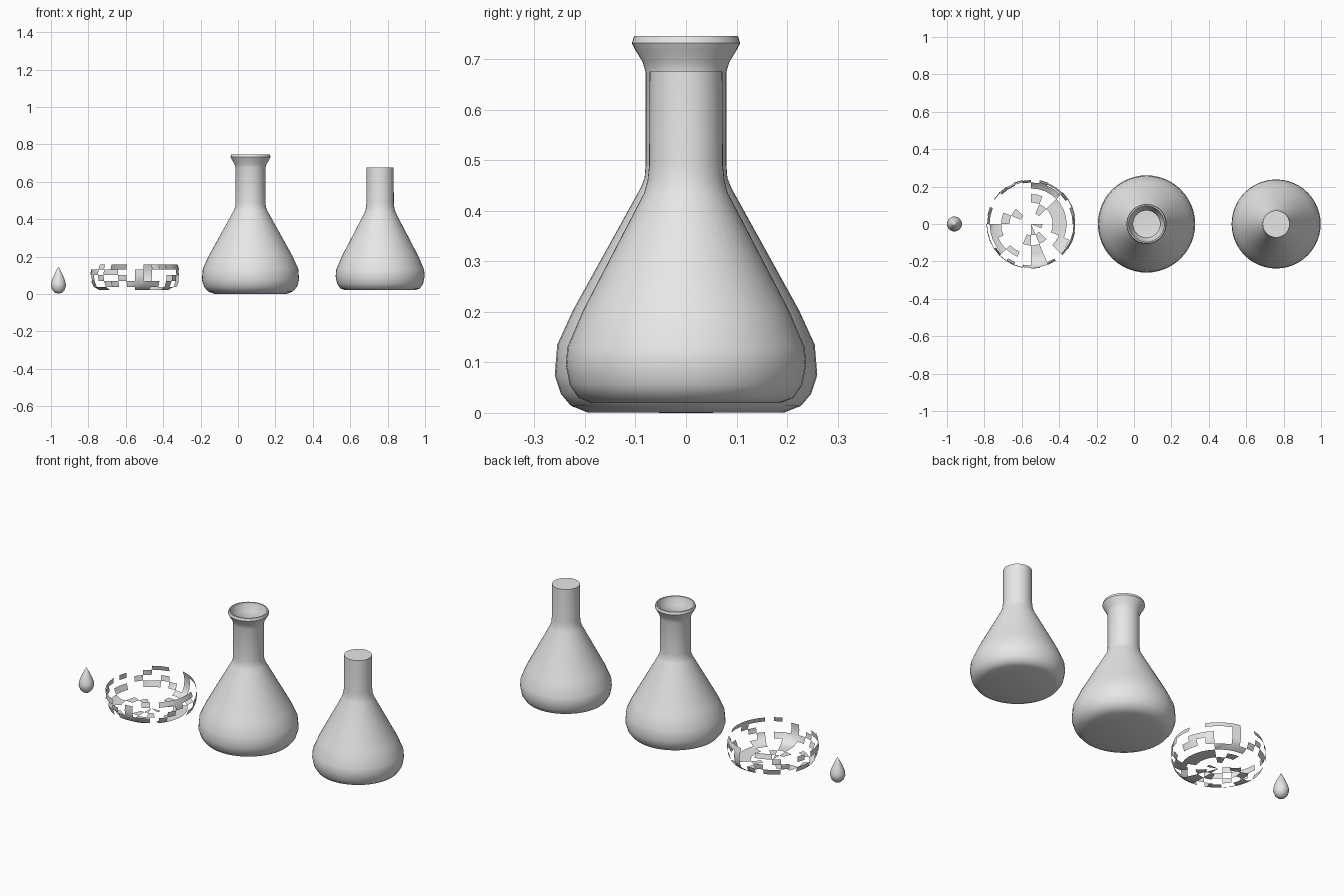
import bpy, bmesh, math, random

random.seed(7)
cube = bpy.data.objects.get("Cube")
if cube:
    bpy.data.objects.remove(cube)

# one pale grey for everything
grey = bpy.data.materials.new("pale_grey")
grey.use_nodes = True
grey.diffuse_color = (0.8, 0.8, 0.8, 1)
grey.node_tree.nodes["Principled BSDF"].inputs["Base Color"].default_value = (0.8, 0.8, 0.8, 1)


def lathe(name, profile, x, segs=48, keep=None):
    """Revolve (radius, height) points about a vertical axis; keep(row, seg) filters cells."""
    bm = bmesh.new()
    rings = []
    for r, z in profile:
        if r == 0:
            rings.append([bm.verts.new((0, 0, z))] * segs)
        else:
            rings.append([bm.verts.new((r * math.cos(math.tau * s / segs),
                                        r * math.sin(math.tau * s / segs), z))
                          for s in range(segs)])
    for row, (a, b) in enumerate(zip(rings, rings[1:])):
        for s in range(segs):
            if keep and not keep(row, s):
                continue
            t = (s + 1) % segs
            bm.faces.new(list(dict.fromkeys((a[s], a[t], b[t], b[s]))))
    loose = [v for v in bm.verts if not v.link_faces]
    bmesh.ops.delete(bm, geom=loose, context='VERTS')
    mesh = bpy.data.meshes.new(name)
    bm.to_mesh(mesh)
    bm.free()
    mesh.materials.append(grey)
    obj = bpy.data.objects.new(name, mesh)
    obj.location.x = x
    bpy.context.collection.objects.link(obj)
    bpy.ops.object.select_all(action='DESELECT')
    obj.select_set(True)
    bpy.context.view_layer.objects.active = obj
    bpy.ops.object.shade_smooth_by_angle(angle=math.radians(40))
    return obj


# inner cavity, shared by the liquid and the inside of the flask
cavity = [(0, .02), (.188, .02), (.213, .03), (.23, .055), (.238, .095), (.235, .13),
          (.204, .203), (.083, .435), (.076, .46), (.073, .49), (.072, .676)]

# flask: outer wall, flared lip, then back down the inside
outer = [(0, 0), (.195, .001), (.228, .014), (.248, .038), (.26, .075), (.255, .135),
         (.224, .203), (.09, .445), (.082, .465), (.08, .49), (.08, .675), (.086, .695),
         (.1, .718), (.107, .732), (.103, .746)]
lip_inside = [(.096, .746), (.094, .73), (.08, .7)]
lathe("flask", outer + lip_inside + cavity[::-1], .067)

# liquid body with a flat top
lathe("liquid", cavity + [(0, .676)], .76)

# shattered shallow dish: tiles kept on the floor by pattern, on the wall by chance
floor_tiles = ["............#..#",
               "..#...#....#.#..",
               "##.#...#....#..#",
               "##......#.#.#.##",
               "..##....##..#.#."]
wall_tiles = [[random.random() < .36 for _ in range(32)] for _ in range(4)]


def keep_tile(row, seg):
    if row < len(floor_tiles):
        return floor_tiles[row][seg // 2] == "#"
    return wall_tiles[row - len(floor_tiles)][seg]


dish = [(0, .02), (.06, .02), (.115, .02), (.16, .02), (.19, .021), (.222, .038),
        (.235, .07), (.239, .1), (.236, .13), (.227, .157)]
lathe("dish_fragments", dish, -.55, 32, keep_tile)

# droplet
drop = [(0, .002), (.018, .006), (.032, .02), (.04, .042), (.039, .058), (.033, .078),
        (.022, .104), (.01, .128), (0, .145)]
lathe("droplet", drop, -.96, 24)
